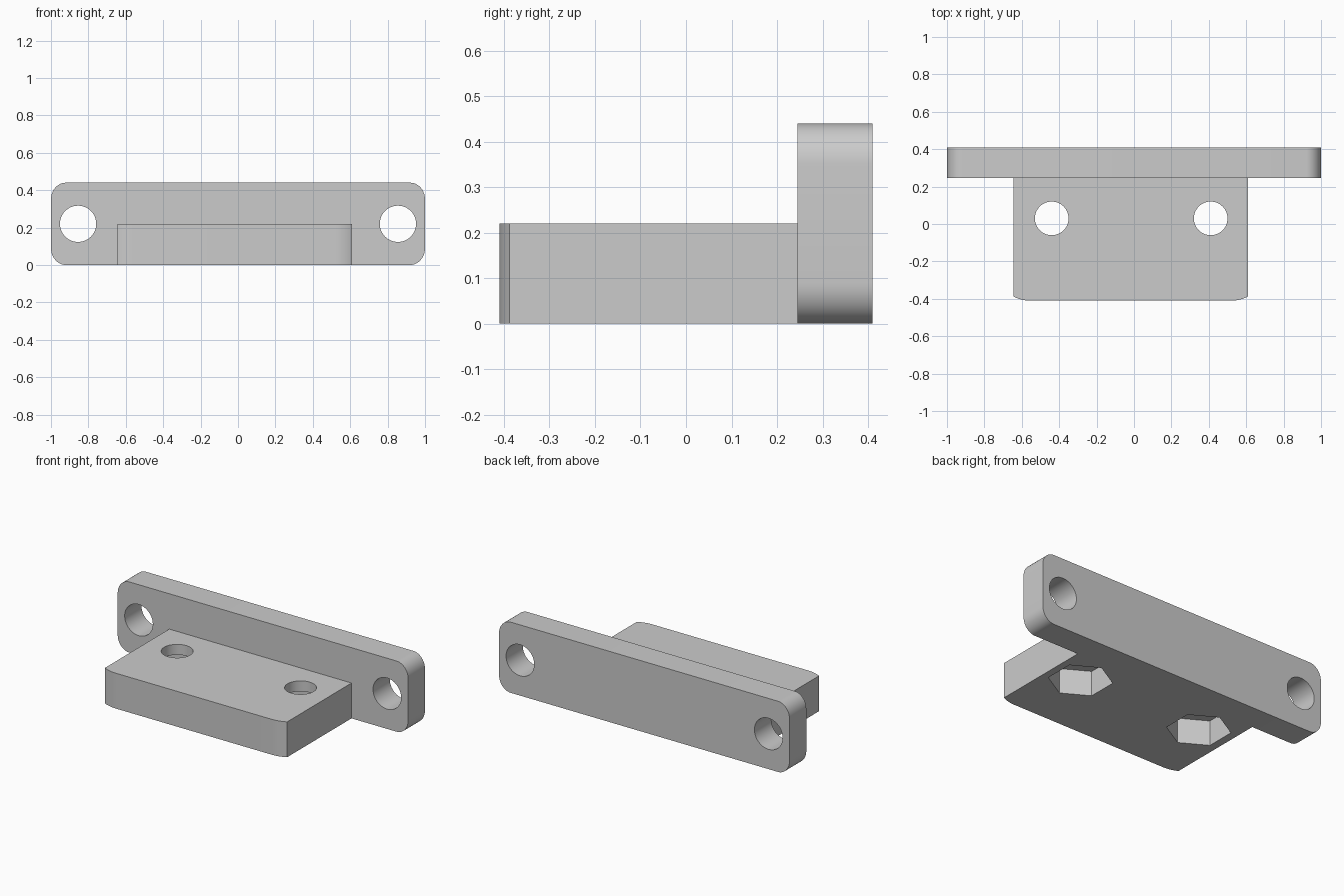
import bpy, bmesh, math
from mathutils import Matrix, Vector

if "Cube" in bpy.data.objects:
    bpy.data.objects.remove(bpy.data.objects["Cube"], do_unlink=True)

GREY = (0.6, 0.6, 0.6, 1)
mat = bpy.data.materials.new("light_grey")
mat.use_nodes = True
mat.diffuse_color = GREY
mat.node_tree.nodes["Principled BSDF"].inputs["Base Color"].default_value = GREY


def prism(name, outline, depth):
    """Extrude a closed 3D outline along the depth vector."""
    bm = bmesh.new()
    face = bm.faces.new([bm.verts.new(p) for p in outline])
    top = bmesh.ops.extrude_face_region(bm, geom=[face])["geom"]
    bmesh.ops.translate(bm, vec=depth, verts=[v for v in top if isinstance(v, bmesh.types.BMVert)])
    bmesh.ops.recalc_face_normals(bm, faces=bm.faces)
    mesh = bpy.data.meshes.new(name)
    bm.to_mesh(mesh)
    bm.free()
    obj = bpy.data.objects.new(name, mesh)
    bpy.context.collection.objects.link(obj)
    mesh.materials.append(mat)
    return obj


def ring(r, sides, turn=0):
    return [(r * math.cos(turn + math.tau * i / sides),
             r * math.sin(turn + math.tau * i / sides)) for i in range(sides)]


def cut(obj, cutter):
    """Subtract the cutter from the object, then discard it."""
    bpy.ops.object.select_all(action='DESELECT')
    bpy.context.view_layer.objects.active = obj
    obj.select_set(True)
    mod = obj.modifiers.new("cut", 'BOOLEAN')
    mod.operation = 'DIFFERENCE'
    mod.solver = 'EXACT'
    mod.object = cutter
    bpy.ops.object.modifier_apply(modifier=mod.name)
    bpy.data.objects.remove(cutter, do_unlink=True)


# Upright mounting plate with rounded corners
HEIGHT, FRONT, BACK = 0.44, 0.245, 0.41
RX, RZ, STEPS = 0.08, 0.09, 10
outline = []
for q, (sx, sz) in enumerate([(1, 1), (-1, 1), (-1, -1), (1, -1)]):
    for i in range(STEPS + 1):
        a = (q + i / STEPS) * math.pi / 2
        outline.append((sx * (1 - RX) + RX * math.cos(a), FRONT,
                        HEIGHT / 2 + sz * (HEIGHT / 2 - RZ) + RZ * math.sin(a)))
plate = prism("mounting_plate", outline, (0, BACK - FRONT, 0))

# Bolt holes through the plate ends
for x in (-0.855, 0.855):
    cut(plate, prism("hole_cutter", [(x + u, 0.2, 0.22 + v) for u, v in ring(0.097, 48)], (0, 0.3, 0)))

# Shelf block whose front face bows back slightly at both ends
LEFT, RIGHT, NOSE, THICK = -0.645, 0.61, -0.41, 0.22
BOW, SAG = 0.09, 0.022
bow = [(BOW * i / 6, SAG * (i / 6) ** 2) for i in range(7)]
outline = [(LEFT, FRONT, 0)]
outline += [(LEFT + BOW - dx, NOSE + dy, 0) for dx, dy in reversed(bow)]
outline += [(RIGHT - BOW + dx, NOSE + dy, 0) for dx, dy in bow]
outline += [(RIGHT, FRONT, 0)]
shelf = prism("shelf_block", outline, (0, 0, THICK))

# Vertical bolt holes with hexagonal nut pockets underneath
for x in (-0.44, 0.41):
    cut(shelf, prism("hole_cutter", [(x + u, 0.03 + v, -0.1) for u, v in ring(0.09, 48)], (0, 0, 0.5)))
    cut(shelf, prism("nut_cutter", [(x + u, 0.03 + v, -0.1) for u, v in ring(0.18, 6, math.pi / 6)],
                     (0, 0, 0.255)))

# Smooth the curved walls, keep hard edges
for obj in (plate, shelf):
    bpy.ops.object.select_all(action='DESELECT')
    bpy.context.view_layer.objects.active = obj
    obj.select_set(True)
    bpy.ops.object.shade_smooth_by_angle(angle=math.radians(30))
